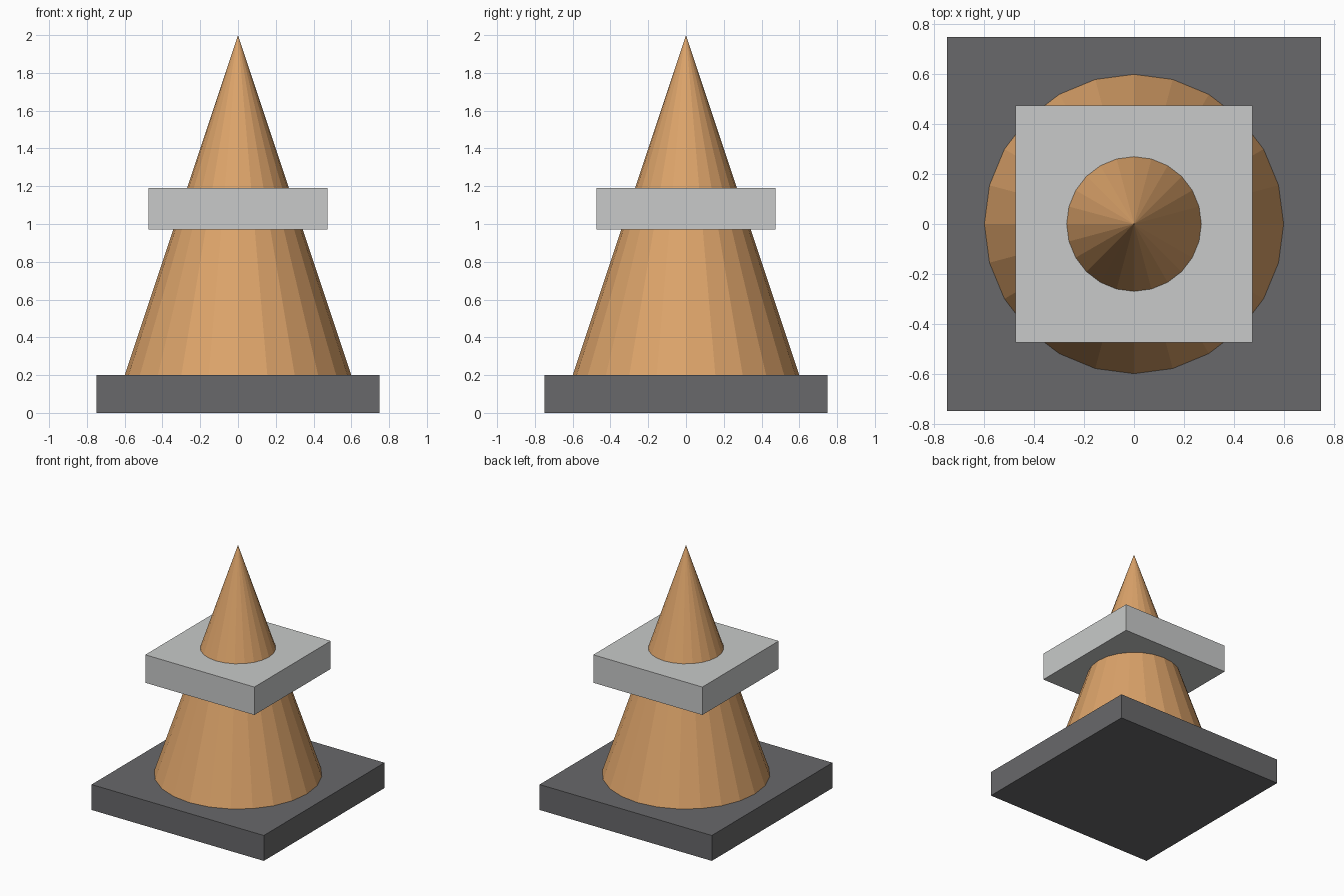
import bpy
import math

cube = bpy.data.objects.get("Cube")
if cube:
    bpy.data.objects.remove(cube, do_unlink=True)


def material(name, rgb):
    mat = bpy.data.materials.new(name)
    mat.use_nodes = True
    mat.diffuse_color = (*rgb, 1)
    mat.node_tree.nodes["Principled BSDF"].inputs["Base Color"].default_value = (*rgb, 1)
    return mat


def finish(name, mat):
    obj = bpy.context.object
    obj.name = obj.data.name = name
    obj.data.materials.append(mat)
    return obj


def slab(name, width, bottom, top, mat):
    bpy.ops.mesh.primitive_cube_add(size=1, location=(0, 0, (bottom + top) / 2))
    obj = finish(name, mat)
    obj.scale = (width, width, top - bottom)
    bpy.ops.object.transform_apply(location=False, rotation=False, scale=True)


dark_grey = material("dark grey", (0.14, 0.14, 0.145))
light_grey = material("light grey", (0.58, 0.59, 0.585))
orange = material("soft orange", (0.72, 0.37, 0.145))

# Square foot plate
slab("base", 1.5, 0, 0.2, dark_grey)

# Faceted cone rising from the base
bpy.ops.mesh.primitive_cone_add(vertices=24, radius1=0.6, radius2=0,
                                depth=1.8, location=(0, 0, 1.1))
finish("cone", orange)

# Square collar around the cone
slab("collar", 0.95, 0.97, 1.19, light_grey)
